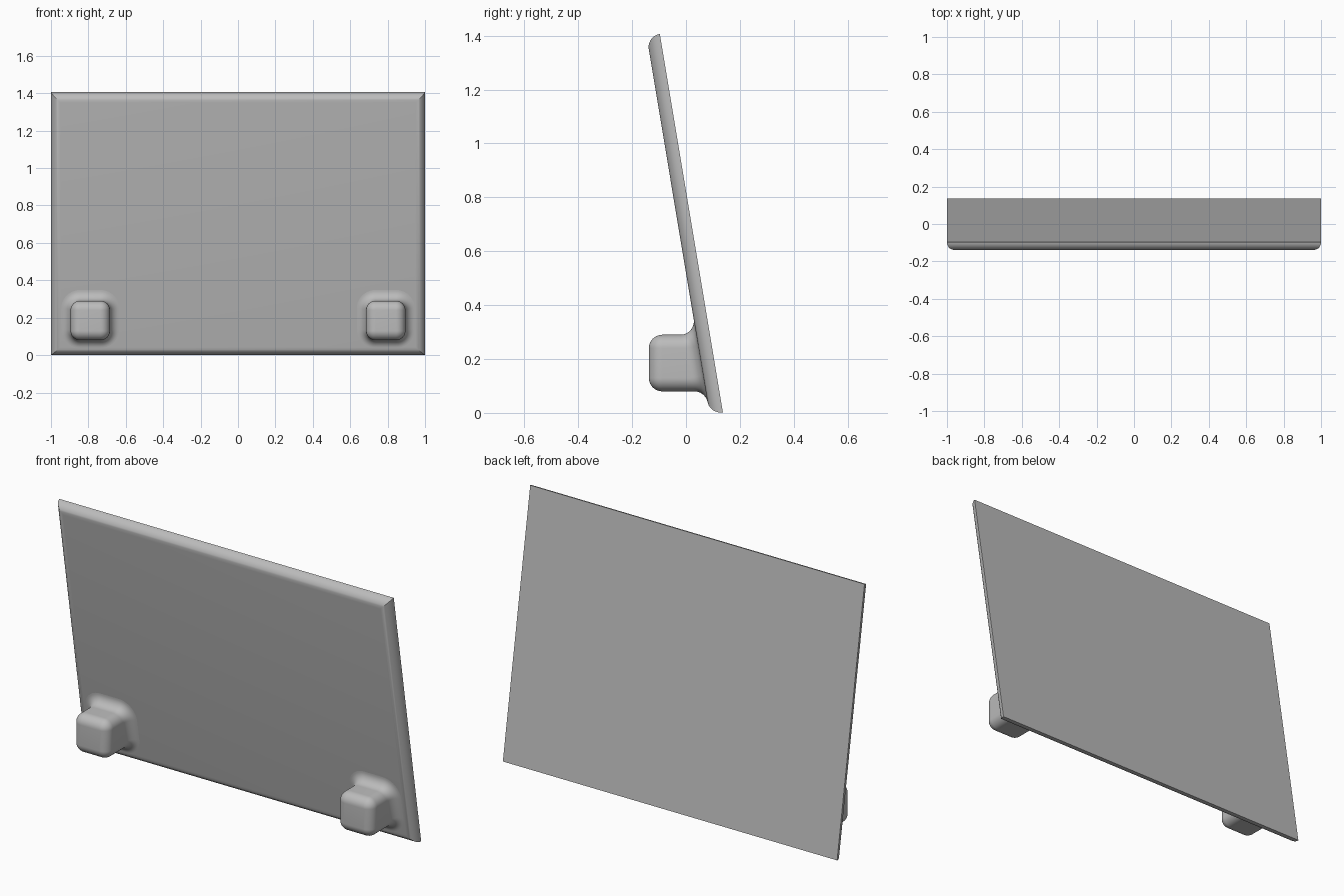
import bpy
import bmesh
from math import sin, cos, pi, radians
from mathutils import Vector, Matrix

cube = bpy.data.objects.get("Cube")
if cube:
    bpy.data.objects.remove(cube)

grey = bpy.data.materials.new("light_grey")
grey.use_nodes = True
grey.diffuse_color = (0.5, 0.5, 0.5, 1)
grey.node_tree.nodes["Principled BSDF"].inputs["Base Color"].default_value = (0.5, 0.5, 0.5, 1)

R = 0.05            # radius of every rounded edge and fillet
STEPS = 10
TILT = radians(9.46)
WIDTH, HEIGHT = 2.0, 1.424
BACK_FOOT = Vector((0, 0.137, 0.002))
UP = Vector((0, -sin(TILT), cos(TILT)))        # along the panel
OUT = Vector((0, -cos(TILT), -sin(TILT)))      # out of its front face


def loft(name, rings):
    """Skin closed rings of points, capping both ends."""
    bm = bmesh.new()
    loops = [[bm.verts.new(p) for p in ring] for ring in rings]
    for a, b in zip(loops, loops[1:]):
        for i in range(len(a)):
            j = (i + 1) % len(a)
            bm.faces.new((a[i], a[j], b[j], b[i]))
    bm.faces.new(loops[0])
    bm.faces.new(loops[-1])
    bmesh.ops.remove_doubles(bm, verts=bm.verts, dist=1e-5)
    bmesh.ops.recalc_face_normals(bm, faces=bm.faces)
    mesh = bpy.data.meshes.new(name)
    bm.to_mesh(mesh)
    bm.free()
    mesh.materials.append(grey)
    obj = bpy.data.objects.new(name, mesh)
    bpy.context.collection.objects.link(obj)
    bpy.ops.object.select_all(action='DESELECT')
    obj.select_set(True)
    bpy.context.view_layer.objects.active = obj
    bpy.ops.object.shade_smooth_by_angle(angle=radians(30))
    return obj


# Leaning panel: flat back, quarter-round front edges with mitred corners
rings = []
for k in range(STEPS + 1):
    a = k / STEPS * pi / 2
    inset, depth = R * (1 - cos(a)), R * sin(a)
    x, low, high = WIDTH / 2 - inset, inset, HEIGHT - inset
    rings.append([BACK_FOOT + Vector((px, 0, 0)) + UP * u + OUT * depth
                  for px, u in ((-x, low), (x, low), (x, high), (-x, high))])
loft("panel", rings)


def panel_y(z):
    """Depth of the panel's front face at a height."""
    p = BACK_FOOT + OUT * R
    return p.y + (z - p.z) * UP.y / UP.z


# Rounded pegs, blended into the panel by a rolling fillet
HALF, FRONT, PEG_Z = 0.105, -0.138, 0.185


def peg(name, cx):
    outline = []   # corner centre and outward direction round the section
    for c in range(4):
        mid = pi / 4 + c * pi / 2
        sx, sz = (1 if cos(mid) > 0 else -1), (1 if sin(mid) > 0 else -1)
        centre = Vector((cx + sx * (HALF - R), 0, PEG_Z + sz * (HALF - R)))
        for k in range(STEPS + 1):
            a = (c + k / STEPS) * pi / 2
            outline.append((centre, Vector((cos(a), 0, sin(a)))))
    rings = []
    # rounded front end
    for k in range(STEPS + 1):
        a = k / STEPS * pi / 2
        depth = Vector((0, FRONT + R * (1 - sin(pi / 2 - a)), 0))
        rings.append([c + d * R * sin(a) + depth for c, d in outline])
    # fillet from the side walls to the sloping panel
    for k in range(STEPS + 1):
        ring = []
        for c, d in outline:
            ball = c + d * 2 * R
            ball.y = panel_y(ball.z) - R / cos(TILT)
            ring.append(ball + (-d).slerp(-OUT, k / STEPS) * R)
        rings.append(ring)
    # hidden root inside the panel
    rings.append([p - OUT * 0.02 for p in rings[-1]])
    loft(name, rings)


peg("left_peg", 0.79)
peg("right_peg", -0.79)
